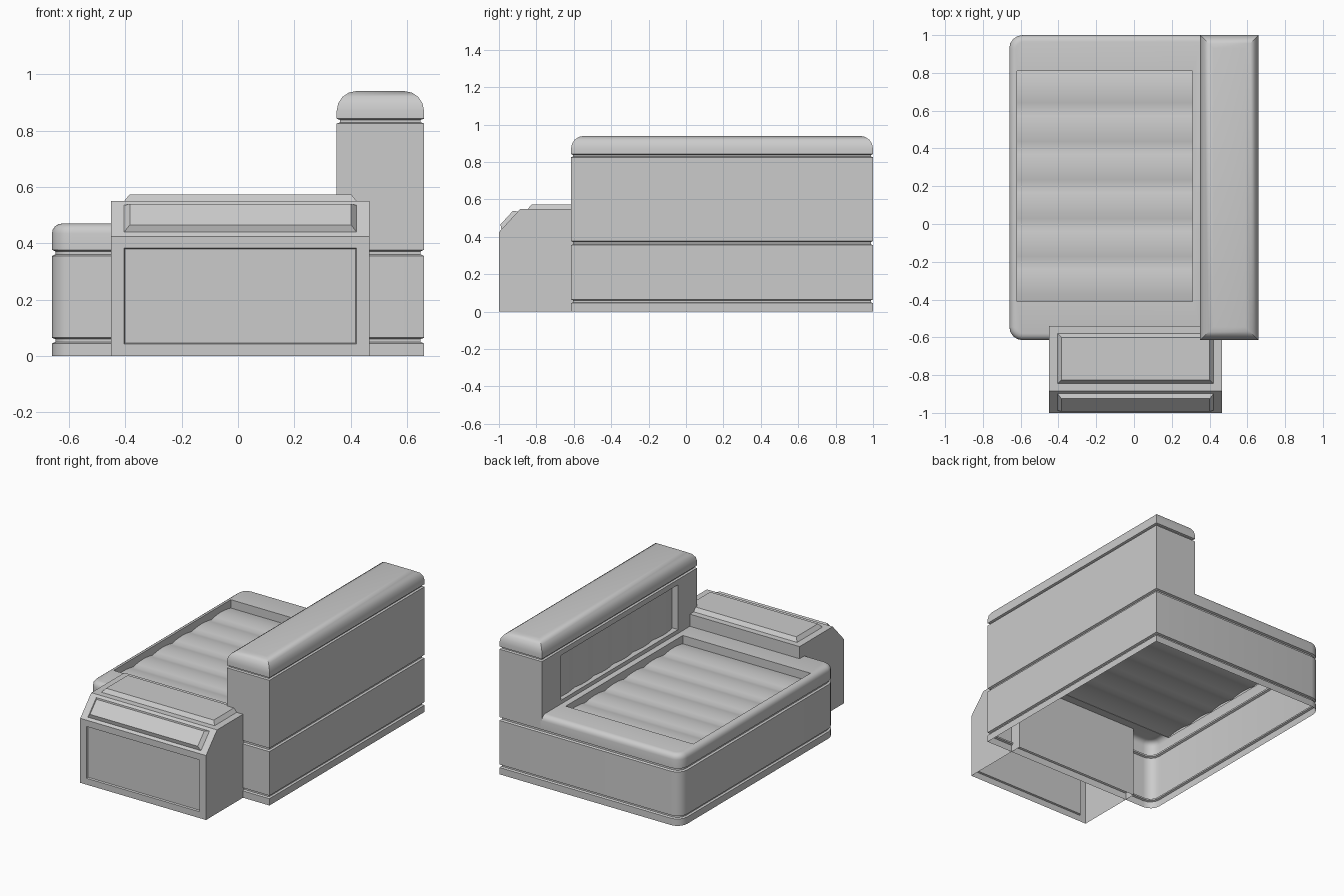
import bpy, bmesh, math
from mathutils import Vector

if "Cube" in bpy.data.objects:
    bpy.data.objects.remove(bpy.data.objects["Cube"])

grey = bpy.data.materials.new("plain grey")
grey.use_nodes = True
COLOUR = (0.6, 0.6, 0.6, 1)
grey.diffuse_color = COLOUR
grey.node_tree.nodes["Principled BSDF"].inputs["Base Color"].default_value = COLOUR

X, FRONT, BACK = 0.66, -0.615, 1.0      # sofa footprint
SPLIT = 0.35                            # inner face of the backrest
PANEL_Y = (-0.41, 0.81)                 # length of the slatted panels
GROOVE = 0.012


def finish(bm, name):
    mesh = bpy.data.meshes.new(name)
    bm.to_mesh(mesh)
    bm.free()
    mesh.materials.append(grey)
    obj = bpy.data.objects.new(name, mesh)
    bpy.context.collection.objects.link(obj)
    bpy.ops.object.select_all(action='DESELECT')
    obj.select_set(True)
    bpy.context.view_layer.objects.active = obj
    bpy.ops.object.shade_smooth_by_angle(angle=math.radians(24))
    return obj


def outline(x0, x1, y0, y1, radius=0.0, steps=4):
    """Counter-clockwise rectangle, its two -x corners rounded."""
    pts = [(x1, y0), (x1, y1)]
    if not radius:
        return pts + [(x0, y1), (x0, y0)]
    for cy, start in ((y1 - radius, 90), (y0 + radius, 180)):
        for i in range(steps + 1):
            a = math.radians(start + 90 * i / steps)
            pts.append((x0 + radius + radius * math.cos(a), cy + radius * math.sin(a)))
    return pts


def skin(bm, a, b):
    n = len(a)
    return [bm.faces.new((a[i], a[(i + 1) % n], b[(i + 1) % n], b[i])) for i in range(n)]


def loft(bm, levels, shape):
    """Stack outlines from (height, inset) pairs, open below."""
    rings = [[bm.verts.new((x, y, z)) for x, y in shape(d)] for z, d in levels]
    bands = [skin(bm, a, b) for a, b in zip(rings, rings[1:])]
    return rings, bands


def groove(z0, z1):
    s = (z1 - z0) / 4
    return [(z0, 0), (z0 + s, GROOVE), (z1 - s, GROOVE), (z1, 0)]


def round_top(z, radius, steps=4):
    arc = [math.pi / 2 * i / steps for i in range(steps + 1)]
    return [(z - radius + radius * math.sin(a), radius * (1 - math.cos(a))) for a in arc]


def inset(bm, face, rings, cap=True):
    """Replace a rectangle by nested rings of (side margin, end margin, depth)."""
    face.normal_update()
    n, c = face.normal.copy(), face.calc_center_median()
    old = list(face.verts)
    eu = (old[1].co - old[0].co).normalized()
    ev = n.cross(eu)
    corners = [v.co - c for v in old]
    bm.faces.remove(face)
    for mu, mv, depth in rings:
        new = []
        for d in corners:
            u, v = d.dot(eu), d.dot(ev)
            u -= math.copysign(mu, u)
            v -= math.copysign(mv, v)
            new.append(bm.verts.new(c + eu * u + ev * v + n * depth))
        skin(bm, old, new)
        old = new
    if cap:
        bm.faces.new(old)


def slats(name, place, count=6, steps=6, rise=0.012):
    """Sheet of padded strips; place(y, rise) gives the two ends of each row."""
    bm = bmesh.new()
    y0, y1 = PANEL_Y
    rows = []
    for i in range(count * steps + 1):
        t = (i % steps) / steps
        y = y0 + (y1 - y0) * i / (count * steps)
        rows.append([bm.verts.new(p) for p in place(y, 4 * rise * t * (1 - t))])
    for a, b in zip(rows, rows[1:]):
        bm.faces.new((a[0], a[1], b[1], b[0]))
    finish(bm, name)


# Hollow base with two grooves
bm = bmesh.new()
loft(bm, [(0, 0)] + groove(0.045, 0.065) + groove(0.355, 0.377),
     lambda d: outline(-X + d, X - d, FRONT + d, BACK - d, 0.07 - d))
finish(bm, "base")

# Seat cushion with a sunken panel
bm = bmesh.new()
rings, _ = loft(bm, [(0.377, 0)] + round_top(0.47, 0.035),
                lambda d: outline(-X + d, SPLIT + 0.01, FRONT + d, BACK - d, 0.07 - d))
SEAT_X = (-0.62, 0.31)
hole = [bm.verts.new((x, y, 0.47)) for x, y in outline(*SEAT_X, *PANEL_Y)]
floor = [bm.verts.new((v.co.x, v.co.y, 0.41)) for v in hole]
skin(bm, hole, floor)
edges = []
for ring in (rings[-1], hole):
    for i, v in enumerate(ring):
        w = ring[(i + 1) % len(ring)]
        edges.append(bm.edges.get((v, w)) or bm.edges.new((v, w)))
fill = bmesh.ops.triangle_fill(bm, edges=edges, use_beauty=True, normal=(0, 0, 1))
for f in fill["geom"]:
    if isinstance(f, bmesh.types.BMFace):
        f.normal_update()
        if f.normal.z < 0:
            f.normal_flip()
finish(bm, "seat_cushion")
slats("seat_slats", lambda y, r: ((SEAT_X[0], y, 0.415 + r), (SEAT_X[1], y, 0.415 + r)))

# Backrest with a rounded cap and a sunken inner panel
bm = bmesh.new()
rings, bands = loft(bm, [(0.377, 0), (0.46, 0)] + groove(0.825, 0.842) + round_top(0.94, 0.07),
                    lambda d: outline(SPLIT + d, X - d, FRONT + d, BACK - d))
bm.faces.new(rings[-1])
side = (BACK - FRONT - PANEL_Y[1] + PANEL_Y[0]) / 2
inset(bm, bands[1][2], [(side, 0.035, 0), (side, 0.035, -0.045)], cap=False)
finish(bm, "backrest")
slats("backrest_slats", lambda y, r: ((SPLIT + 0.04 - r, y, 0.495), (SPLIT + 0.04 - r, y, 0.79)))

# Front armrest box, open below, with three panels
bm = bmesh.new()
profile = [(-1, 0), (-1, 0.425), (-0.885, 0.55), (-0.54, 0.55), (-0.54, 0)]
left, right = [[bm.verts.new((x, y, z)) for y, z in profile] for x in (-0.45, 0.467)]
bm.faces.new(left[::-1])
bm.faces.new(right)
front, slope, top, rear = [bm.faces.new((left[i], right[i], right[i + 1], left[i + 1]))
                           for i in range(4)]
inset(bm, front, [(0.046, 0.042, 0), (0.05, 0.046, -0.01)])
inset(bm, slope, [(0.046, 0.02, 0), (0.066, 0.035, 0.022)])
inset(bm, top, [(0.046, 0.04, 0), (0.066, 0.06, 0.024)])
finish(bm, "armrest")
